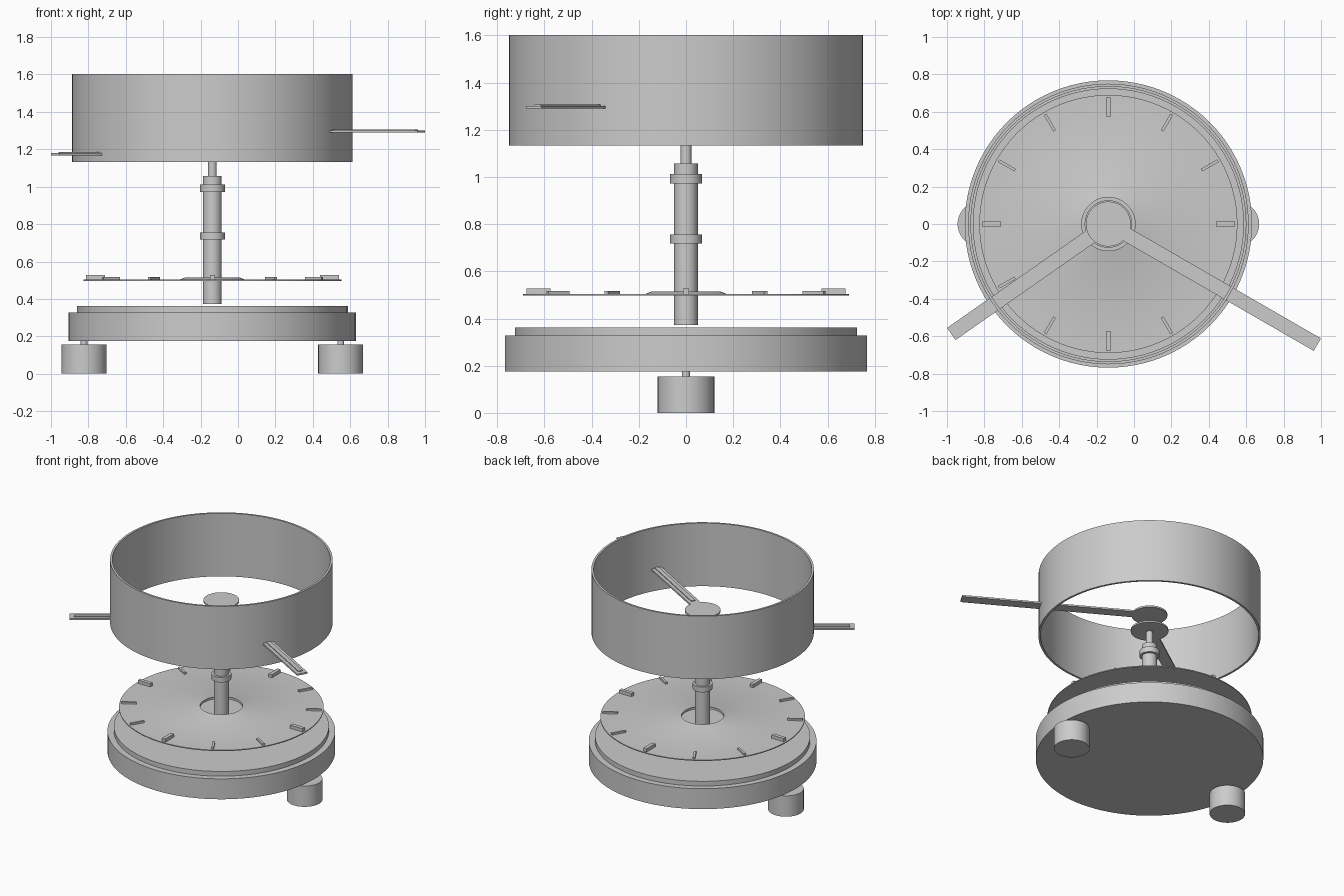
import bpy, bmesh, math
from mathutils import Matrix

cube = bpy.data.objects.get("Cube")
if cube:
    bpy.data.objects.remove(cube, do_unlink=True)

CX = -0.137          # x of the common axis
SEGMENTS = 96

grey = bpy.data.materials.new("plain_grey")
grey.use_nodes = True
grey.diffuse_color = (0.6, 0.6, 0.6, 1)
bsdf = next(n for n in grey.node_tree.nodes if n.type == 'BSDF_PRINCIPLED')
bsdf.inputs["Base Color"].default_value = (0.6, 0.6, 0.6, 1)


def finish(name, bm, location=(CX, 0, 0), smooth=True):
    bmesh.ops.recalc_face_normals(bm, faces=bm.faces)
    mesh = bpy.data.meshes.new(name)
    bm.to_mesh(mesh)
    bm.free()
    mesh.materials.append(grey)
    obj = bpy.data.objects.new(name, mesh)
    bpy.context.collection.objects.link(obj)
    obj.location = location
    if smooth:
        bpy.ops.object.select_all(action='DESELECT')
        obj.select_set(True)
        bpy.context.view_layer.objects.active = obj
        bpy.ops.object.shade_smooth_by_angle(angle=math.radians(30))
    return obj


def lathe(name, profile, location=(CX, 0, 0), closed=False):
    """Turn an (r, z) profile round the z axis; closed profiles make rings."""
    bm = bmesh.new()
    verts = [bm.verts.new((r, 0, z)) for r, z in profile]
    edges = [bm.edges.new(pair) for pair in zip(verts, verts[1:])]
    if closed:
        edges.append(bm.edges.new((verts[-1], verts[0])))
    bmesh.ops.spin(bm, geom=verts + edges, cent=(0, 0, 0), axis=(0, 0, 1),
                   angle=math.tau, steps=SEGMENTS, use_merge=True)
    bmesh.ops.remove_doubles(bm, verts=bm.verts, dist=1e-5)
    return finish(name, bm, location)


def add_box(bm, x0, x1, width, z0, z1, angle):
    """Box lying along a radius, turned by angle round the axis."""
    m = (Matrix.Rotation(angle, 4, 'Z')
         @ Matrix.Translation(((x0 + x1) / 2, 0, (z0 + z1) / 2))
         @ Matrix.Diagonal((x1 - x0, width, z1 - z0, 1)))
    bmesh.ops.create_cube(bm, size=1, matrix=m)


def hand(name, angle, length, width, hub, z, thickness):
    """Flat clock hand: round hub and straight bar, with a raised inlay strip."""
    a = math.asin(width / 2 / hub)
    arc = [a + (math.tau - 2 * a) * i / 64 for i in range(65)]
    outline = [(hub * math.cos(t), hub * math.sin(t)) for t in arc]
    outline += [(length, -width / 2), (length, width / 2)]
    bm = bmesh.new()
    face = bm.faces.new([bm.verts.new((x, y, z)) for x, y in outline])
    ext = bmesh.ops.extrude_face_region(bm, geom=[face], use_keep_orig=True)
    top = [v for v in ext["geom"] if isinstance(v, bmesh.types.BMVert)]
    bmesh.ops.translate(bm, verts=top, vec=(0, 0, thickness))
    bmesh.ops.rotate(bm, verts=bm.verts, cent=(0, 0, 0),
                     matrix=Matrix.Rotation(angle, 3, 'Z'))
    finish(name, bm)
    bm = bmesh.new()
    add_box(bm, hub + 0.03, length - 0.03, 0.03,
            z + thickness, z + thickness + 0.006, angle)
    finish(name + "_inlay", bm, smooth=False)


# Feet, each with a thin peg, on both sides
for side, dx in (("left", 0.686), ("right", -0.686)):
    lathe(side + "_foot",
          [(0, 0), (0.12, 0), (0.12, 0.155), (0.018, 0.155), (0.018, 0.176), (0, 0.176)],
          (CX + dx, 0, 0))

# Stepped base
lathe("base", [(0, 0.175), (0.768, 0.175), (0.768, 0.327), (0.725, 0.327),
               (0.725, 0.362), (0, 0.362)])

# Centre shaft with two collars and a thin spindle
lathe("shaft", [(0, 0.373), (0.05, 0.373), (0.05, 0.717), (0.067, 0.717), (0.067, 0.755),
                (0.05, 0.755), (0.05, 0.972), (0.067, 0.972), (0.067, 1.013), (0.05, 1.013),
                (0.05, 1.057), (0.023, 1.057), (0.023, 1.16), (0, 1.16)])

# Dial plate with a centre hole and raised rim round the hole
lathe("dial", [(0.143, 0.497), (0.69, 0.497), (0.69, 0.504), (0.172, 0.504),
               (0.147, 0.514), (0.143, 0.514)], closed=True)

# Hour markers, heavier at the quarters
bm = bmesh.new()
for i in range(12):
    quarter = i % 3 == 0
    add_box(bm, 0.575, 0.677, 0.027 if quarter else 0.016,
            0.503, 0.528 if quarter else 0.517, i * math.tau / 12)
finish("hour_markers", bm, smooth=False)

# Hands
hand("hour_hand", math.radians(215), 1.025, 0.079, 0.127, 1.168, 0.012)
hand("minute_hand", math.radians(-30), 1.29, 0.077, 0.12, 1.289, 0.012)

# Open outer case ring
lathe("case_ring", [(0.735, 1.133), (0.75, 1.133), (0.75, 1.602), (0.735, 1.602)],
      closed=True)
